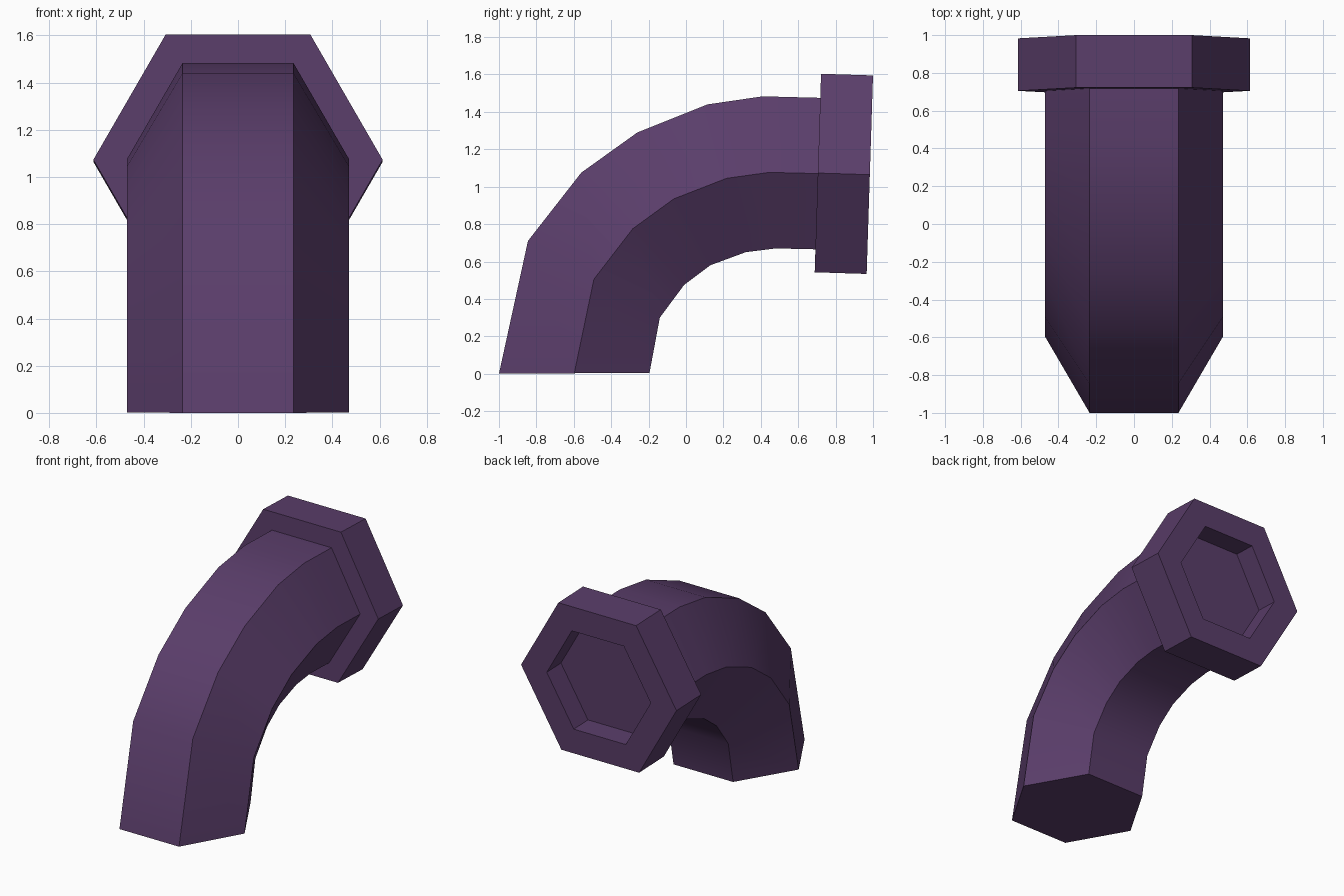
import bpy, bmesh
from math import sin, cos, pi, radians
from mathutils import Vector

cube = bpy.data.objects.get("Cube")
if cube:
    bpy.data.objects.remove(cube)

# Single plum plastic colour
plum = bpy.data.materials.new("plum")
plum.use_nodes = True
colour = (0.102, 0.047, 0.144, 1)
plum.diffuse_color = colour
plum.node_tree.nodes["Principled BSDF"].inputs["Base Color"].default_value = colour


def hexagon(outer, inner, radius):
    """Hexagon with flats at the outer and inner points, corners on +-x."""
    outer, inner = Vector((0, *outer)), Vector((0, *inner))
    centre, half = (outer + inner) / 2, (outer - inner) / 2
    return [centre + Vector((radius * cos(i * pi / 3), 0, 0))
            + half * (sin(i * pi / 3) / sin(pi / 3)) for i in range(6)]


def loft(name, rings):
    """Skin a row of hexagons and cap both ends."""
    bm = bmesh.new()
    rows = [[bm.verts.new(p) for p in ring] for ring in rings]
    for a, b in zip(rows, rows[1:]):
        for i in range(6):
            j = (i + 1) % 6
            bm.faces.new((a[i], a[j], b[j], b[i]))
    bm.faces.new(rows[0])
    bm.faces.new(rows[-1])
    bmesh.ops.recalc_face_normals(bm, faces=bm.faces)
    mesh = bpy.data.meshes.new(name)
    bm.to_mesh(mesh)
    bm.free()
    mesh.materials.append(plum)
    obj = bpy.data.objects.new(name, mesh)
    bpy.context.collection.objects.link(obj)
    bpy.ops.object.select_all(action="DESELECT")
    obj.select_set(True)
    bpy.context.view_layer.objects.active = obj
    bpy.ops.object.shade_smooth_by_angle(angle=radians(35))
    return obj


# Bent pipe: outer and inner bend points in (y, z)
bend = [((-1, 0), (-0.195, 0.005)), ((-0.845, 0.71), (-0.14, 0.3)),
        ((-0.56, 1.075), (-0.01, 0.475)), ((-0.26, 1.29), (0.13, 0.58)),
        ((0.115, 1.44), (0.32, 0.65)), ((0.41, 1.483), (0.48, 0.67)),
        ((0.72, 1.475), (0.7, 0.665))]
loft("bent_pipe", [hexagon(o, i, 0.47) for o, i in bend])

# End collar with a recessed socket: (distance along the axis, radius)
start = Vector((0.705, 1.073))
axis = Vector((1, -0.032)).normalized()
up = Vector((-axis.y, axis.x))
collar = []
for distance, radius in [(0, 0.613), (0.278, 0.613), (0.278, 0.41), (0.118, 0.41)]:
    centre, half = start + axis * distance, up * radius * sin(pi / 3)
    collar.append(hexagon(centre + half, centre - half, radius))
loft("end_collar", collar)
